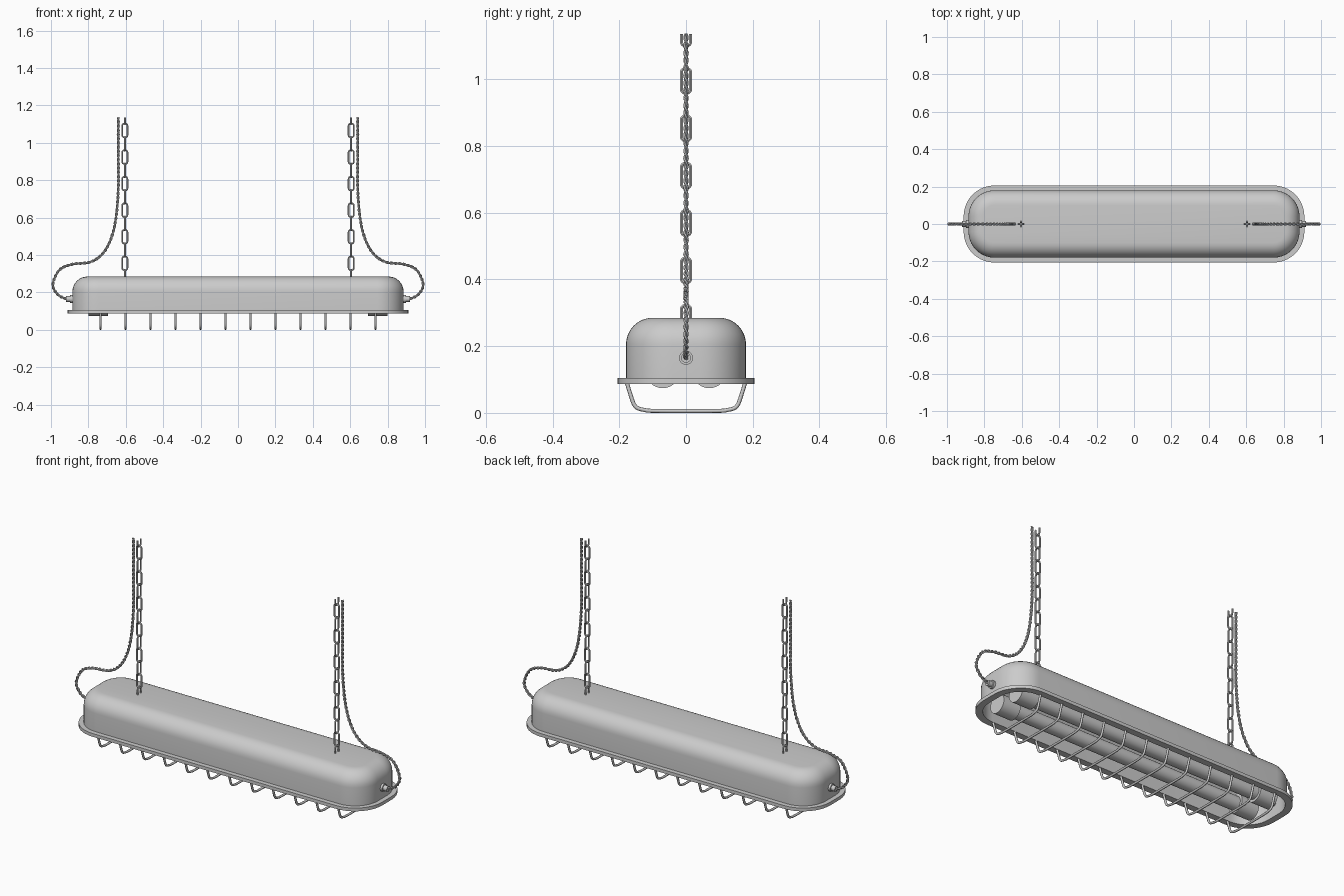
import bpy, bmesh, math
from mathutils import Vector, Matrix

if "Cube" in bpy.data.objects:
    bpy.data.objects.remove(bpy.data.objects["Cube"])


def smooth(ob, angle=0.6):
    bpy.ops.object.select_all(action='DESELECT')
    ob.select_set(True)
    bpy.context.view_layer.objects.active = ob
    bpy.ops.object.shade_smooth_by_angle(angle=angle)


def mesh_object(name, bm):
    bmesh.ops.recalc_face_normals(bm, faces=bm.faces)
    me = bpy.data.meshes.new(name)
    bm.to_mesh(me)
    bm.free()
    ob = bpy.data.objects.new(name, me)
    bpy.context.collection.objects.link(ob)
    smooth(ob)
    return ob


def wire_object(name, paths, radius, resolution=1):
    """paths: list of (points, cyclic); swept to a round wire mesh"""
    cu = bpy.data.curves.new(name, 'CURVE')
    cu.dimensions = '3D'
    cu.bevel_depth = radius
    cu.bevel_resolution = resolution
    cu.use_fill_caps = True
    for pts, cyclic in paths:
        sp = cu.splines.new('POLY')
        sp.points.add(len(pts) - 1)
        for p, co in zip(sp.points, pts):
            p.co = (*co, 1)
        sp.use_cyclic_u = cyclic
    ob = bpy.data.objects.new(name, cu)
    bpy.context.collection.objects.link(ob)
    bpy.ops.object.select_all(action='DESELECT')
    ob.select_set(True)
    bpy.context.view_layer.objects.active = ob
    bpy.ops.object.convert(target='MESH')
    smooth(bpy.context.view_layer.objects.active, 1.0)


def spline(keys, n):
    """Catmull-Rom samples through the key points"""
    k = [Vector(p) for p in keys]
    k = [2 * k[0] - k[1]] + k + [2 * k[-1] - k[-2]]
    out = []
    for i in range(1, len(k) - 2):
        a, b, c, d = k[i - 1:i + 3]
        for j in range(n):
            t = j / n
            out.append(0.5 * (2 * b + (c - a) * t + (2 * a - 5 * b + 4 * c - d) * t * t
                              + (3 * b - a - 3 * c + d) * t ** 3))
    return out + [k[-2]]


def rounded_rect(hx, hy, r, seg):
    pts = []
    for q, (sx, sy) in enumerate([(1, 1), (-1, 1), (-1, -1), (1, -1)]):
        for i in range(seg + 1):
            a = math.pi / 2 * (q + i / seg)
            pts.append((sx * (hx - r) + r * math.cos(a), sy * (hy - r) + r * math.sin(a)))
    return pts


def cylinder(bm, x0, x1, y, z, r, seg=32):
    m = Matrix.Translation(((x0 + x1) / 2, y, z)) @ Matrix.Rotation(math.pi / 2, 4, 'Y')
    bmesh.ops.create_cone(bm, cap_ends=True, segments=seg, radius1=r, radius2=r,
                          depth=abs(x1 - x0), matrix=m)


# housing: hollow rounded shell with flange, lofted from (inset, z) profile
def fillet(inset, z, r, n=8):
    return [(inset + r * (1 - math.cos(math.pi / 2 * i / n)),
             z + r * math.sin(math.pi / 2 * i / n)) for i in range(n + 1)]

outer = [(0, 0.087), (0, 0.105), (0.026, 0.105)] + fillet(0.026, 0.205, 0.08)
inner = [(0.036, 0.087)] + fillet(0.036, 0.205, 0.07)
bm = bmesh.new()
loops = []
for inset, z in outer[::-1] + inner:
    ring = rounded_rect(0.911 - inset, 0.206 - inset, 0.165 - inset, 10)
    loops.append([bm.verts.new((x, y, z)) for x, y in ring])
for a, b in zip(loops, loops[1:]):
    for i in range(len(a)):
        j = (i + 1) % len(a)
        bm.faces.new((a[i], a[j], b[j], b[i]))
bm.faces.new(loops[0])
bm.faces.new(loops[-1])
mesh_object("housing", bm)

# lamp tubes and their end holders
bm_t, bm_h = bmesh.new(), bmesh.new()
for y in (-0.07, 0.07):
    cylinder(bm_t, -0.72, 0.72, y, 0.125, 0.037)
    for s in (-1, 1):
        cylinder(bm_h, s * 0.695, s * 0.80, y, 0.125, 0.051)
mesh_object("lamp_tubes", bm_t)
mesh_object("lamp_holders", bm_h)

# guard cage of U-shaped wires
half = [(-0.178, 0.092), (-0.168, 0.06), (-0.157, 0.028), (-0.146, 0.015), (-0.125, 0.009), (-0.09, 0.006)]
u = half + [(-y, z) for y, z in half[::-1]]
paths = [(spline([(-0.735 + i * 1.47 / 11, y, z) for y, z in u], 4), False) for i in range(12)]
wire_object("guard_wires", paths, 0.006, 2)

# cable glands on both ends
bm = bmesh.new()
for s in (-1, 1):
    cylinder(bm, s * 0.87, s * 0.897, 0, 0.165, 0.021, 20)
    cylinder(bm, s * 0.89, s * 0.92, 0, 0.165, 0.015, 20)
mesh_object("cable_glands", bm)

# hanging chains: alternating links, open half links at both ends
LAST, PITCH, TOP = 12, 0.071, 1.135
shape = rounded_rect(0.014, 0.037, 0.012, 4)
n = len(shape)
for s, side in ((-1, "left"), (1, "right")):
    paths = []
    for k in range(LAST + 1):
        zc = 0.285 + k * PITCH
        pts, cyclic = shape, True
        if k == 0:
            pts, cyclic = [(0.014, -0.01)] + shape[:n // 2] + [(-0.014, -0.01)], False
        elif k == LAST:
            pts, cyclic = [(-0.014, TOP - zc)] + shape[n // 2:] + [(0.014, TOP - zc)], False
        paths.append(([(s * 0.605 + (w if k % 2 else 0), 0 if k % 2 else w, zc + h)
                       for w, h in pts], cyclic))
    wire_object(side + "_chain", paths, 0.005)

# twisted two-strand cables looping from the glands up beside the chains
keys = [(0.90, 0.165), (0.928, 0.169), (0.968, 0.194), (0.990, 0.245), (0.954, 0.321), (0.885, 0.351),
        (0.783, 0.365), (0.708, 0.428), (0.661, 0.55), (0.641, 0.73), (0.640, 0.93), (0.640, TOP)]
raw = spline([(x, 0, z) for x, z in keys], 60)
line, travelled, step = [raw[0]], [0.0], 0.0045
total = 0.0
for a, b in zip(raw, raw[1:]):
    total += (b - a).length
    if total - travelled[-1] >= step:
        line.append(b)
        travelled.append(total)
for s, side in ((-1, "left"), (1, "right")):
    paths = []
    for phase in (0, math.pi):
        pts = []
        for i, p in enumerate(line):
            t = (line[min(i + 1, len(line) - 1)] - line[max(i - 1, 0)]).normalized()
            normal = Vector((-t.z, 0, t.x))
            a = phase + travelled[i] / 0.045 * 2 * math.pi
            q = p + 0.0042 * (normal * math.cos(a) + Vector((0, math.sin(a), 0)))
            pts.append((s * q.x, q.y, q.z))
        paths.append((pts, False))
    wire_object(side + "_cable", paths, 0.0043)
